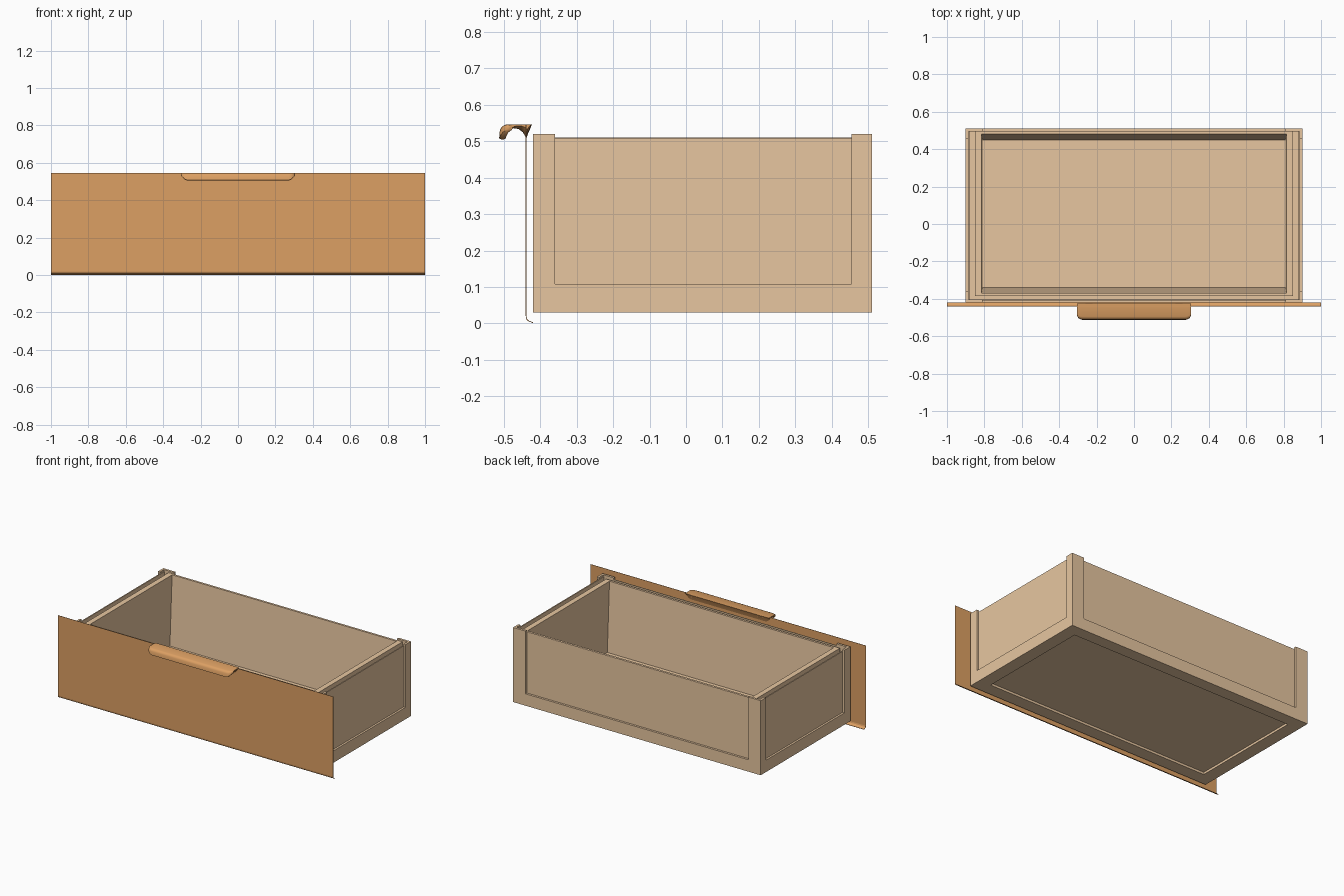
import bpy
import bmesh

cube = bpy.data.objects.get("Cube")
if cube:
    bpy.data.objects.remove(cube, do_unlink=True)


def material(name, rgb):
    m = bpy.data.materials.new(name)
    m.use_nodes = True
    m.diffuse_color = (*rgb, 1)
    m.node_tree.nodes["Principled BSDF"].inputs["Base Color"].default_value = (*rgb, 1)
    return m


PALE = material("pale wood", (0.80, 0.565, 0.35))
WARM = material("warm wood", (0.72, 0.35, 0.125))


def loft(name, rings, mat, smooth=False):
    """Join closed rings of points into a capped solid."""
    bm = bmesh.new()
    loops = [[bm.verts.new(p) for p in ring] for ring in rings]
    n = len(loops[0])
    for a, b in zip(loops, loops[1:]):
        for i in range(n):
            j = (i + 1) % n
            bm.faces.new((a[i], a[j], b[j], b[i]))
    bm.faces.new(loops[0][::-1])
    bm.faces.new(loops[-1])
    bmesh.ops.recalc_face_normals(bm, faces=bm.faces)
    mesh = bpy.data.meshes.new(name)
    bm.to_mesh(mesh)
    bm.free()
    obj = bpy.data.objects.new(name, mesh)
    bpy.context.collection.objects.link(obj)
    mesh.materials.append(mat)
    if smooth:
        bpy.ops.object.select_all(action="DESELECT")
        bpy.context.view_layer.objects.active = obj
        obj.select_set(True)
        bpy.ops.object.shade_smooth_by_angle(angle=0.6)
    return obj


def rect(x, front, back, z):
    return [(-x, front, z), (x, front, z), (x, back, z), (-x, back, z)]


# Drawer box: bottom recess, base rim, thin side panels, slot, liner, tapered inside
loft("drawer_box", [
    rect(.815, -.335, .43, .045), rect(.815, -.335, .43, .03),
    rect(.90, -.42, .51, .03), rect(.90, -.42, .51, .108),
    rect(.887, -.41, .496, .108), rect(.887, -.41, .496, .509),
    rect(.88, -.405, .495, .509), rect(.88, -.405, .495, .48),
    rect(.85, -.385, .494, .48), rect(.85, -.385, .494, .51),
    rect(.815, -.37, .48, .51), rect(.81, -.34, .45, .055)], PALE)

# Thin L-shaped corner posts
for end, outer, liner, inner in (("front", -.42, -.405, -.36), ("back", .51, .495, .455)):
    for side, s in (("left", 1), ("right", -1)):
        outline = [(.90, outer), (.81, outer), (.81, liner),
                   (.885, liner), (.885, inner), (.90, inner)]
        loft(f"{end}_{side}_post",
             [[(s * x, y, z) for x, y in outline] for z in (.108, .52)], PALE)

# Thin front panel with a lip curling back at the bottom
edge = [(-.440, .546), (-.440, .02), (-.438, .010), (-.433, .006), (-.42, .001)]
inside = [(-.42, .003), (-.432, .008), (-.436, .012), (-.438, .02), (-.438, .546)]
loft("front_panel", [[(x, y, z) for y, z in edge + inside] for x in (-1, 1)], WARM)

# Hooked pull, drawn in at its chamfered ends
hook = [(-.424, .546), (-.495, .546), (-.505, .541), (-.511, .531), (-.513, .508),
        (-.507, .505), (-.496, .506), (-.494, .520), (-.488, .531), (-.475, .536),
        (-.460, .534), (-.448, .525), (-.440, .511), (-.437, .511), (-.431, .530)]
ends = [(.272, 1, 1), (.285, .97, .86), (.298, .88, .55), (.305, .72, .35)]
stations = [(-x, a, b) for x, a, b in reversed(ends)] + ends
loft("handle", [[(x, -.43 + (y + .43) * a, .546 + (z - .546) * b) for y, z in hook]
                for x, a, b in stations], WARM, smooth=True)

# Small mounting tabs behind the pull, tapering downwards
for side, s in (("left", 1), ("right", -1)):
    tab = [(-.03, 0), (.03, 0), (.018, .011), (-.018, .011)]
    loft(f"handle_tab_{side}",
         [[(s * .24 + x, -.434 + y * depth, z) for x, y in tab]
          for z, depth in ((.525, .2), (.546, 1))], WARM)
